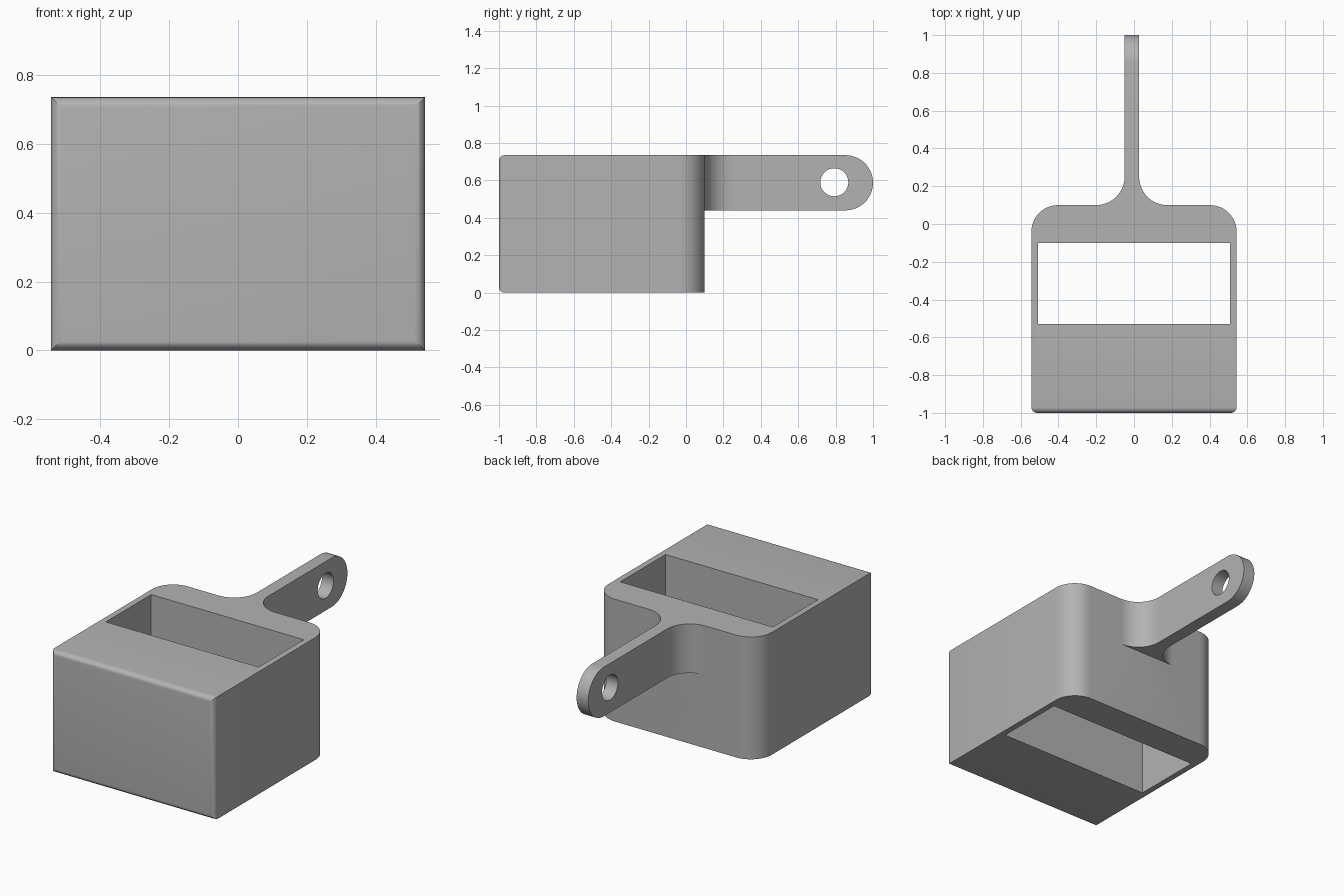
import bpy, bmesh, math
from mathutils import Vector

if "Cube" in bpy.data.objects:
    bpy.data.objects.remove(bpy.data.objects["Cube"])

grey = bpy.data.materials.new("plain grey")
grey.diffuse_color = (0.45, 0.45, 0.45, 1)
grey.use_nodes = True
grey.node_tree.nodes["Principled BSDF"].inputs["Base Color"].default_value = grey.diffuse_color

W, BACK, H = 0.543, 0.10, 0.735       # half width, rear wall, height
HX0, HX1, HZ = -0.05, 0.027, 0.44     # handle sides and underside
HR = (H - HZ) / 2                     # handle tip radius


def arc(cx, cy, r, a0, a1, n=12):
    return [(cx + r * math.cos(math.radians(a0 + (a1 - a0) * i / n)),
             cy + r * math.sin(math.radians(a0 + (a1 - a0) * i / n))) for i in range(n + 1)]


def prism(name, pts, lo, hi, axis="z", front_bevel=0):
    """Extrude a 2D outline along z (xy outline) or x (yz outline)."""
    bm = bmesh.new()
    place = (lambda p: (p[0], p[1], lo)) if axis == "z" else (lambda p: (lo, p[0], p[1]))
    face = bm.faces.new([bm.verts.new(place(p)) for p in pts])
    ext = bmesh.ops.extrude_face_region(bm, geom=[face])
    move = Vector((0, 0, hi - lo)) if axis == "z" else Vector((hi - lo, 0, 0))
    bmesh.ops.translate(bm, vec=move, verts=[v for v in ext["geom"] if isinstance(v, bmesh.types.BMVert)])
    bmesh.ops.recalc_face_normals(bm, faces=bm.faces)
    if front_bevel:
        edges = [e for e in bm.edges if all(v.co.y < -0.999 for v in e.verts)]
        bmesh.ops.bevel(bm, geom=edges, offset=front_bevel, segments=6, profile=0.5, affect="EDGES")
    me = bpy.data.meshes.new(name)
    bm.to_mesh(me)
    bm.free()
    me.materials.append(grey)
    ob = bpy.data.objects.new(name, me)
    bpy.context.collection.objects.link(ob)
    return ob


def boolean(ob, other, op):
    m = ob.modifiers.new(op.lower(), "BOOLEAN")
    m.operation, m.solver, m.object = op, "EXACT", other
    bpy.context.view_layer.objects.active = ob
    bpy.ops.object.modifier_apply(modifier=m.name)
    bpy.data.objects.remove(other, do_unlink=True)


# Block with rounded rear corners and softened front edges
R = 0.14
body = prism("holder", [(-W, -1), (W, -1)] + arc(W - R, BACK - R, R, 0, 90)
             + arc(R - W, BACK - R, R, 90, 180), 0, H, front_bevel=0.03)

# Handle: plan outline with flared root, trimmed by its rounded side outline
F = 0.15
plan = ([(HX0 - F, 0.02), (HX1 + F, 0.02)] + arc(HX1 + F, BACK + F, F, 270, 180)
        + [(HX1, 1.1), (HX0, 1.1)] + arc(HX0 - F, BACK + F, F, 0, -90))
handle = prism("handle", plan, HZ, H)
side = [(-0.05, HZ)] + arc(1 - HR, HZ + HR, HR, -90, 90, 28) + [(-0.05, H)]
boolean(handle, prism("side_trim", side, -0.4, 0.4, "x"), "INTERSECT")
boolean(handle, prism("eyelet", arc(0.793, 0.59, 0.075, 0, 348.75, 31), -0.4, 0.4, "x"), "DIFFERENCE")
boolean(body, handle, "UNION")

# Rectangular slot through the block
slot = [(-0.507, -0.53), (0.507, -0.53), (0.507, -0.10), (-0.507, -0.10)]
boolean(body, prism("slot", slot, -0.1, H + 0.1), "DIFFERENCE")

bpy.ops.object.select_all(action="DESELECT")
body.select_set(True)
bpy.context.view_layer.objects.active = body
bpy.ops.object.shade_smooth_by_angle(angle=math.radians(30))
